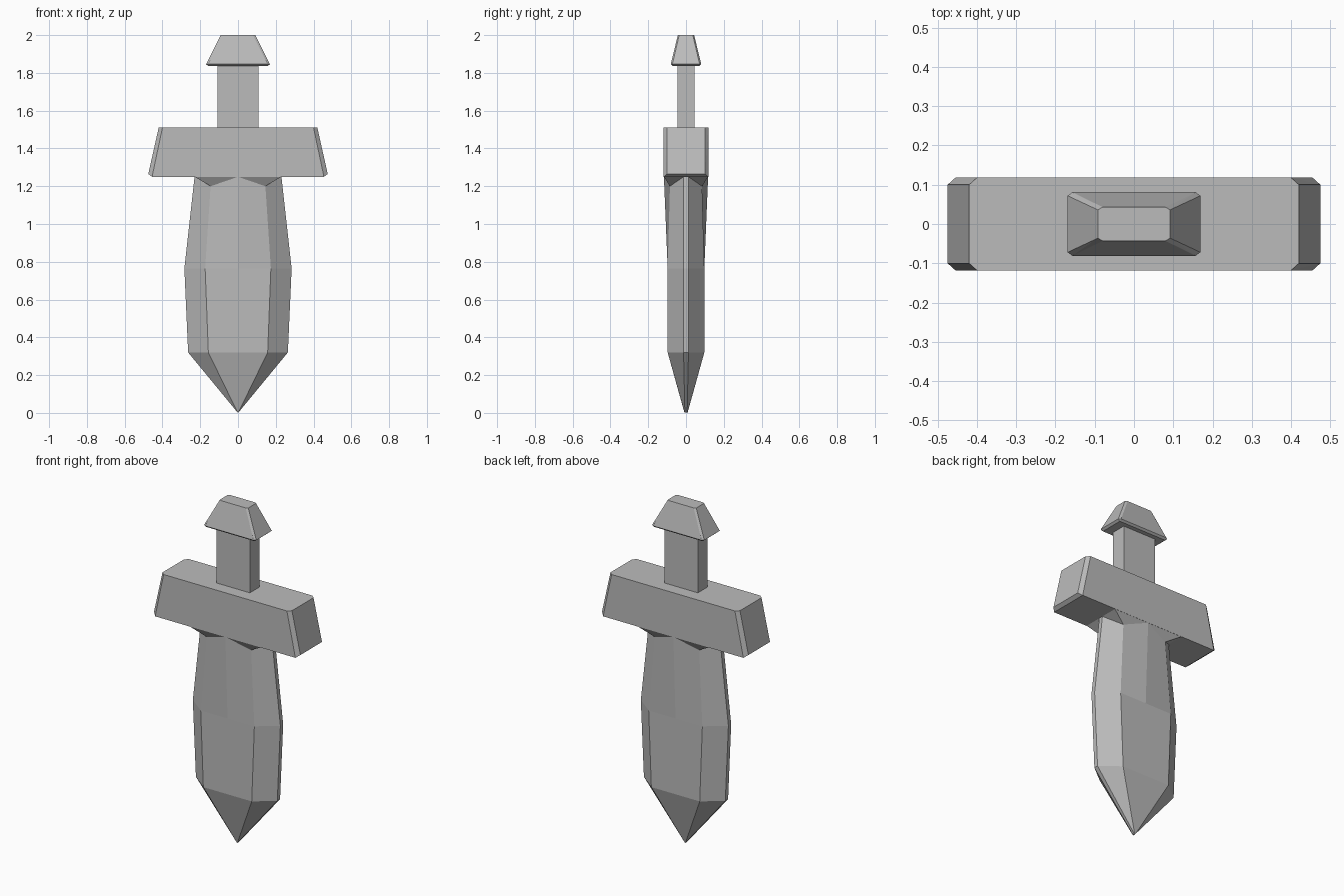
import bpy, bmesh

if "Cube" in bpy.data.objects:
    bpy.data.objects.remove(bpy.data.objects["Cube"])

steel = bpy.data.materials.new("grey_metal")
steel.diffuse_color = (0.5, 0.5, 0.5, 1)
steel.use_nodes = True
steel.node_tree.nodes["Principled BSDF"].inputs["Base Color"].default_value = steel.diffuse_color


def finish(name, bm):
    bmesh.ops.remove_doubles(bm, verts=bm.verts, dist=0.0005)
    bmesh.ops.recalc_face_normals(bm, faces=bm.faces)
    me = bpy.data.meshes.new(name)
    bm.to_mesh(me)
    bm.free()
    me.materials.append(steel)
    ob = bpy.data.objects.new(name, me)
    bpy.context.collection.objects.link(ob)


def mirrored_hull(name, points):
    """Convex block from one quadrant of corners, mirrored in x and y."""
    bm = bmesh.new()
    for x, y, z in points:
        for sx in (-1, 1):
            for sy in (-1, 1):
                bm.verts.new((sx * x, sy * y, z))
    bmesh.ops.convex_hull(bm, input=bm.verts)
    bmesh.ops.dissolve_limit(bm, angle_limit=0.01, verts=bm.verts, edges=bm.edges)
    finish(name, bm)


# blade: each ring is edge, ridge and centre corners of one quadrant
rings = [
    [(.23, .013, 1.25), (.23, .117, 1.25), (0, .117, 1.25)],
    [(.23, .013, 1.25), (.145, .085, 1.20), (0, .117, 1.25)],
    [(.284, .013, .765), (.174, .097, .765), (0, .097, .765)],
    [(.264, .013, .32), (.157, .097, .32), (0, .097, .32)],
    [(.003, .006, .003), (.002, .008, .002), (0, .008, 0)],
]
bm = bmesh.new()
loops = []
for q in rings:
    back = q + [(-x, y, z) for x, y, z in reversed(q[:2])]
    full = back + [(x, -y, z) for x, y, z in reversed(back)]
    loops.append([bm.verts.new(p) for p in full])
for a, b in zip(loops, loops[1:]):
    for i in range(len(a)):
        j = (i + 1) % len(a)
        bm.faces.new((a[i], a[j], b[j], b[i]))
bm.faces.new(loops[0])
bm.faces.new(loops[-1])
finish("blade", bm)

# crossguard: flared block with chamfered ends
mirrored_hull("crossguard", [
    (.42, .10, 1.51), (.40, .118, 1.51),
    (.475, .10, 1.265), (.455, .118, 1.25),
])

# grip: plain rectangular bar
mirrored_hull("grip", [(.108, .044, 1.50), (.108, .044, 1.85)])

# pommel: tapered cap with narrow chamfers on its corners and lower rim
mirrored_hull("pommel", [
    (.092, .036, 2.0), (.080, .043, 2.0),
    (.169, .072, 1.846), (.157, .081, 1.846),
    (.157, .070, 1.836),
])
